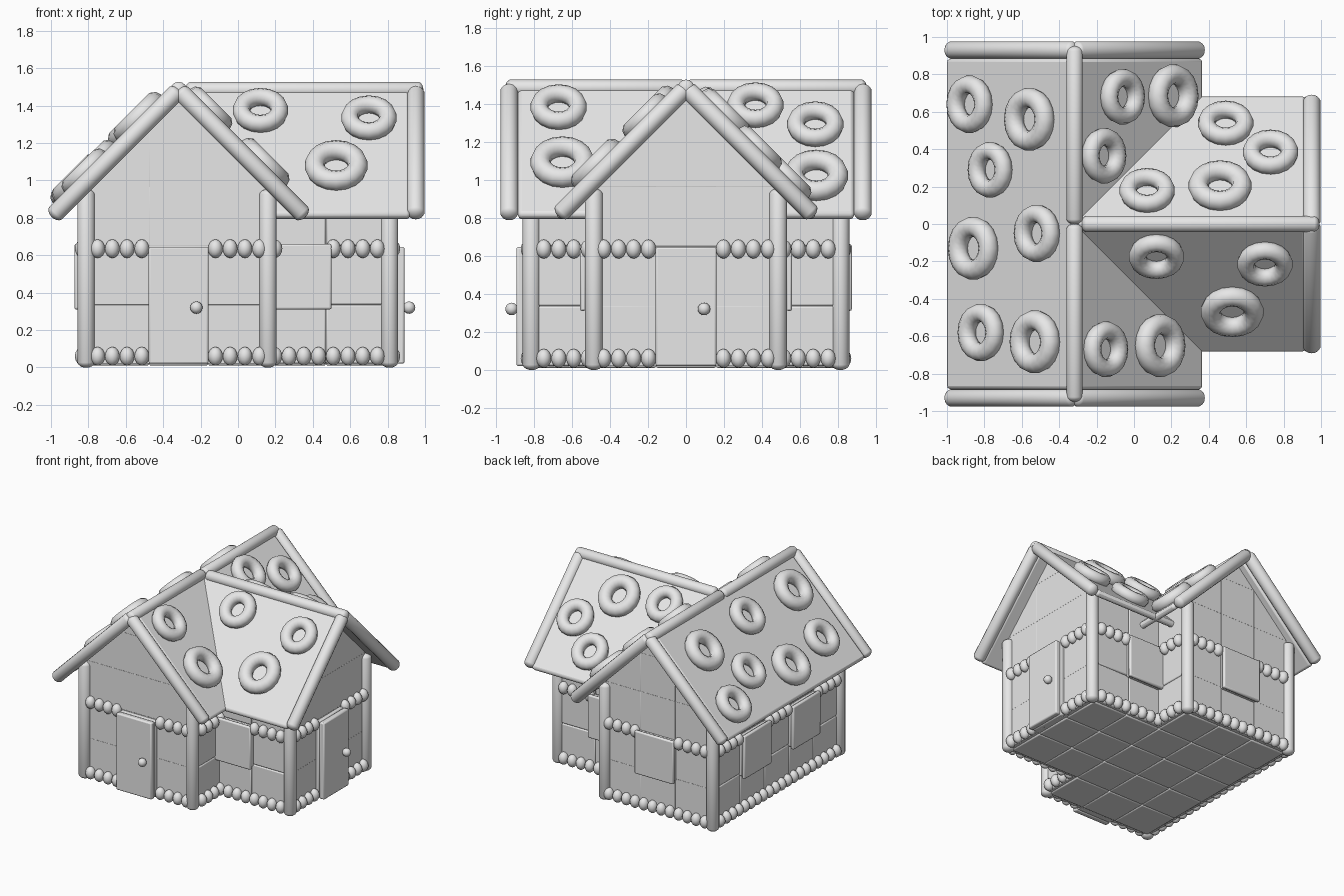
import bpy, bmesh, math
from mathutils import Matrix, Vector

cube = bpy.data.objects.get("Cube")
if cube:
    bpy.data.objects.remove(cube, do_unlink=True)

GREY = (0.8, 0.8, 0.8, 1)
mat = bpy.data.materials.new("plain light grey")
mat.use_nodes = True
mat.diffuse_color = GREY
mat.node_tree.nodes["Principled BSDF"].inputs["Base Color"].default_value = GREY

T = 0.315            # tile size
BASE = 0.02          # bottom of the walls
CX = -0.3175         # centre line of the main wing
RIGHT = math.pi / 2
parts = {}


def part(name):
    return parts.setdefault(name, bmesh.new())


def frame(x, y, angle):
    return Matrix.Translation((x, y, 0)) @ Matrix.Rotation(angle, 4, 'Z')


def box(name, m, lo, hi, clips=()):
    """Box in the frame m, optionally cut by planes, added to a part."""
    lo, hi = Vector(lo), Vector(hi)
    bm = bmesh.new()
    bmesh.ops.create_cube(bm, size=1, matrix=Matrix.Translation((lo + hi) / 2)
                          @ Matrix.Diagonal((*(hi - lo), 1)))
    for co, no in clips:
        bmesh.ops.bisect_plane(bm, geom=bm.verts[:] + bm.edges[:] + bm.faces[:],
                               plane_co=co, plane_no=no, clear_outer=True)
        rim = [e for e in bm.edges if e.is_boundary]
        if rim:
            bmesh.ops.holes_fill(bm, edges=rim, sides=0)
    bm.transform(m)
    tmp = bpy.data.meshes.new("tmp")
    bm.to_mesh(tmp)
    bm.free()
    part(name).from_mesh(tmp)
    bpy.data.meshes.remove(tmp)


def ball(name, m, loc, size):
    bmesh.ops.create_uvsphere(part(name), u_segments=12, v_segments=8, radius=1,
                              matrix=m @ Matrix.Translation(loc) @ Matrix.Diagonal((*size, 1)))


def roll(name, p, q, r=0.048):
    """Rounded candy stick from p to q."""
    p, q = Vector(p), Vector(q)
    d = q - p
    bm = part(name)
    verts = bmesh.ops.create_uvsphere(bm, u_segments=14, v_segments=9, radius=r)["verts"]
    turn = d.to_track_quat('Z', 'Y').to_matrix()
    for v in verts:
        end = q if v.co.z > 0 else p
        v.co = end + turn @ Vector((v.co.x, v.co.y, v.co.z * 0.7))


def donut(x, y, z, angle, outer):
    """Ring lying on a roof slope."""
    m = Matrix.Translation((x, y, z)) @ Matrix.Rotation(angle, 4, 'Z') @ Matrix.Rotation(math.pi / 4, 4, 'Y')
    bm = part("icing_rings")
    n, k, minor = 18, 10, outer * 0.32
    rings = []
    for i in range(n):
        turn = Matrix.Rotation(math.tau * i / n, 4, 'Z')
        rings.append([bm.verts.new(m @ turn @ Vector((outer - minor + minor * math.cos(math.tau * j / k), 0,
                                                      minor * math.sin(math.tau * j / k)))) for j in range(k)])
    for i in range(n):
        a, b = rings[i], rings[(i + 1) % n]
        for j in range(k):
            bm.faces.new((a[j], b[j], b[(j + 1) % k], a[(j + 1) % k]))


def wall(name, m, cols, gable=False, door=False, windows=()):
    """Tiled wall facing local -y, with its door, windows and drop rows."""
    half = cols * T / 2
    peak = (0, 0, 1.44)
    clips = [(peak, (1, 0, 1)), (peak, (-1, 0, 1))] if gable else []
    for c in range(cols):
        for r in range(5 if gable else 3):
            u, z = c * T - half, BASE + r * T
            box(name, m, (u, -0.03, z), (u + T, 0.03, z + T), clips)
    if door:
        box("door_frames", m, (-0.16, -0.06, BASE), (0.16, -0.02, 0.645))
        box("doors", m, (-0.16, -0.105, BASE), (0.16, -0.06, 0.645))
        ball("door_knobs", m, (0.095, -0.13, 0.32), (0.033, 0.033, 0.033))
    for u in windows:
        box("windows", m, (u - 0.165, -0.055, 0.32), (u + 0.165, -0.02, 0.65))
        box("windows", m, (u - 0.175, -0.085, 0.31), (u + 0.175, -0.055, 0.66))
    # Rows of icing drops, four to a tile
    for i in range(cols * 4):
        u = (i + 0.5) * T / 4 - half
        if door and abs(u) < 0.17:
            continue
        ball("lower_drops", m, (u, -0.04, 0.06), (0.039, 0.042, 0.05))
        if all(abs(u - w) > 0.18 for w in windows):
            ball("upper_drops", m, (u, -0.04, 0.635), (0.039, 0.042, 0.05))


# Walls
LONG, SHORT = 2.5 * T, 1.5 * T
INNER, OUTER = CX + SHORT, CX + SHORT + 2 * T
wall("front_gable_wall", frame(CX, -LONG, 0), 3, gable=True, door=True)
wall("back_gable_wall", frame(CX, LONG, math.pi), 3, gable=True, windows=[0])
wall("long_right_wall", frame(CX - SHORT, 0, -RIGHT), 5, windows=[-T, T])
wall("side_gable_wall", frame(OUTER, 0, RIGHT), 3, gable=True, door=True)
wall("wing_front_wall", frame(INNER + T, -SHORT, 0), 2, windows=[-0.145])
wall("wing_back_wall", frame(INNER + T, SHORT, math.pi), 2, windows=[0.145])
for s in (-1, 1):
    wall("inner_walls", frame(INNER, s * 2 * T, RIGHT), 1)

# Floor tiles
for i in range(5):
    for j in range(5):
        if i < 3 or 0 < j < 4:
            x, y = CX - SHORT + i * T, j * T - LONG
            box("floor", Matrix(), (x, y, 0.01), (x + T, y + T, 0.05))

# Corner posts
for s in (-1, 1):
    for x, y in ((CX - SHORT - 0.022, LONG + 0.025), (INNER + 0.005, LONG + 0.025), (OUTER + 0.025, SHORT + 0.012)):
        roll("corner_posts", (x, s * y, 0.032), (x, s * y, 0.92))

# Roof slabs, each sloping down along local x
RUN = 0.69 * math.sqrt(2)
for x, angle, half in ((CX, 0, 0.885), (CX, math.pi, 0.885), (0.31, RIGHT, 0.61), (0.31, -RIGHT, 0.61)):
    m = Matrix.Translation((x, 0, 1.51)) @ Matrix.Rotation(angle, 4, 'Z') @ Matrix.Rotation(math.pi / 4, 4, 'Y')
    box("roof_slabs", m, (0, -half, -0.05), (RUN, half, 0))

# Ridge and gable sticks
Z = 1.483
for s in (-1, 1):
    roll("ridge_sticks", (CX, s * 0.03, Z), (CX, s * 0.92, Z), 0.045)
    roll("gable_sticks", (0.95, s * 0.02, Z - 0.02), (0.95, s * 0.65, Z - 0.65))
    for t in (-1, 1):
        roll("gable_sticks", (CX + t * 0.02, s * 0.93, Z - 0.02), (CX + t * 0.655, s * 0.93, Z - 0.655))
roll("ridge_sticks", (-0.25, 0, Z), (0.96, 0, Z), 0.045)

# Icing rings: x, y, outer radius for each slope
TOP = 1.55
for x, y, r in ((-0.88, 0.64, .155), (-0.56, 0.56, .17), (-0.77, 0.29, .15), (-0.52, -0.05, .155),
                (-0.86, -0.13, .17), (-0.82, -0.58, .155), (-0.53, -0.63, .17)):
    donut(x, y, TOP - abs(x - CX), math.pi, r)
for x, y, r in ((-0.06, 0.68, .15), (0.21, 0.685, .17), (-0.16, 0.365, .15), (-0.15, -0.67, .15), (0.14, -0.65, .17)):
    donut(x, y, TOP - abs(x - CX), 0, r)
for x, y, r in ((0.49, 0.54, .15), (0.73, 0.385, .15), (0.07, 0.18, .15), (0.46, 0.205, .17),
                (0.12, -0.175, .15), (0.7, -0.215, .15), (0.525, -0.47, .17)):
    donut(x, y, TOP - abs(y), math.copysign(RIGHT, y), r)

# Turn the collected parts into objects
for name, bm in parts.items():
    bmesh.ops.recalc_face_normals(bm, faces=bm.faces)
    mesh = bpy.data.meshes.new(name)
    bm.to_mesh(mesh)
    bm.free()
    mesh.materials.append(mat)
    ob = bpy.data.objects.new(name, mesh)
    bpy.context.collection.objects.link(ob)
    flat = any(w in name for w in ("wall", "floor", "door_frames", "doors", "windows", "slabs"))
    if flat:
        bev = ob.modifiers.new("rounded_edges", 'BEVEL')
        bev.width = 0.02 if "slabs" in name else 0.01
        bev.segments = 2
        bev.limit_method = 'ANGLE'
    bpy.ops.object.select_all(action='DESELECT')
    ob.select_set(True)
    bpy.context.view_layer.objects.active = ob
    bpy.ops.object.shade_smooth_by_angle(angle=math.radians(40))
